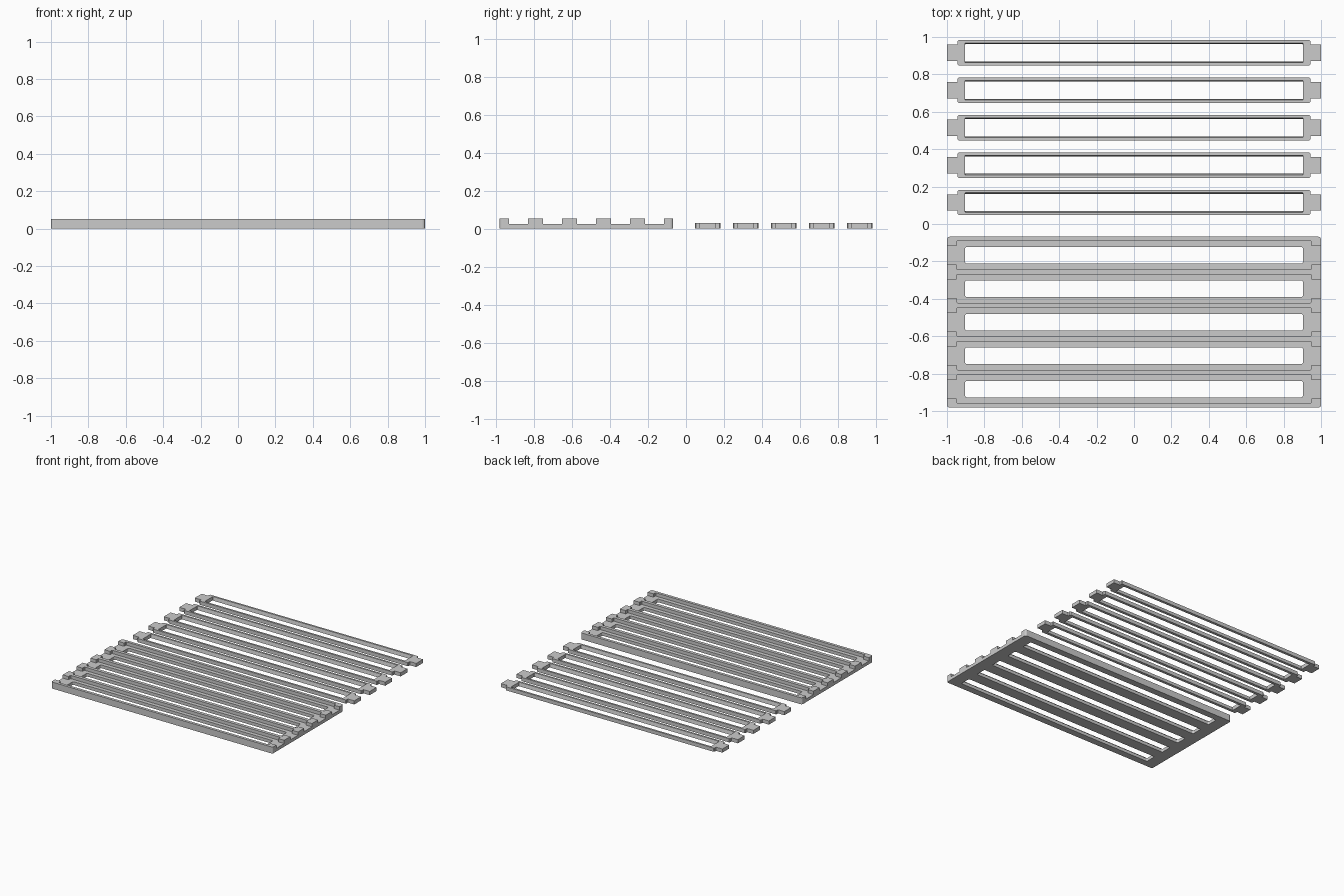
import bpy, bmesh, math

cube = bpy.data.objects.get("Cube")
if cube:
    bpy.data.objects.remove(cube, do_unlink=True)

grey = bpy.data.materials.new("plain_grey")
grey.use_nodes = True
grey.diffuse_color = (0.6, 0.6, 0.6, 1)
grey.node_tree.nodes["Principled BSDF"].inputs["Base Color"].default_value = grey.diffuse_color


def rounded_rect(hx, hy, r, steps=4):
    """Outline of a rectangle with rounded corners, counter-clockwise."""
    pts = []
    for k, (sx, sy) in enumerate([(1, 1), (-1, 1), (-1, -1), (1, -1)]):
        for i in range(steps + 1):
            a = math.pi / 2 * (k + i / steps)
            pts.append((sx * (hx - r) + r * math.cos(a), sy * (hy - r) + r * math.sin(a)))
    return pts


def tabbed_rect(hx, hy, tab_x, tab_y, c):
    """Outline of a bar with chamfered corners and a narrower tab at each end."""
    quarter = [(tab_x, tab_y), (hx, tab_y), (hx, hy - c), (hx - c, hy)]
    left = [(-x, y) for x, y in reversed(quarter)]
    top = quarter + left
    return top + [(-x, -y) for x, y in top]


def prism(name, outline, y, z0, z1, flare=1.0):
    """Extrude an outline; flare widens the upper end in y."""
    bm = bmesh.new()
    low = [bm.verts.new((px, y + py, z0)) for px, py in outline]
    high = [bm.verts.new((px, y + py * flare, z1)) for px, py in outline]
    n = len(outline)
    bm.faces.new(low[::-1])
    bm.faces.new(high)
    for i in range(n):
        j = (i + 1) % n
        bm.faces.new((low[i], low[j], high[j], high[i]))
    bmesh.ops.recalc_face_normals(bm, faces=bm.faces[:])
    mesh = bpy.data.meshes.new(name)
    bm.to_mesh(mesh)
    bm.free()
    mesh.materials.append(grey)
    obj = bpy.data.objects.new(name, mesh)
    bpy.context.collection.objects.link(obj)
    return obj


def carve(obj, cutters):
    """Subtract the cutters, bake the result and remove them."""
    for cutter in cutters:
        cutter.hide_render = True
        mod = obj.modifiers.new("cut", "BOOLEAN")
        mod.operation = "DIFFERENCE"
        mod.solver = "EXACT"
        mod.object = cutter
    bpy.context.view_layer.update()
    graph = bpy.context.evaluated_depsgraph_get()
    baked = bpy.data.meshes.new_from_object(obj.evaluated_get(graph))
    obj.modifiers.clear()
    obj.data = baked
    for cutter in cutters:
        bpy.data.objects.remove(cutter, do_unlink=True)


COUNT = 5
FRAME_Y, FRAME_PITCH = -0.525, 0.179
BAR_Y, BAR_PITCH = 0.115, 0.2

# Base frame with a row of stepped pockets and through slots
frame = prism("base_frame", rounded_rect(1, 0.457, 0.015), FRAME_Y, 0, 0.053)
cutters = []
for i in range(COUNT):
    y = FRAME_Y + (i - 2) * FRAME_PITCH
    cutters.append(prism("pocket", tabbed_rect(0.948, 0.076, 1.1, 0.05, 0.004), y, 0.026, 0.1))
    cutters.append(prism("slot", rounded_rect(0.903, 0.044, 0.01), y, -0.1, 0.1))
carve(frame, cutters)

# Loose insert bars with end tabs and flared slots
for i in range(COUNT):
    y = BAR_Y + i * BAR_PITCH
    bar = prism("insert_bar_%d" % (i + 1), tabbed_rect(0.943, 0.068, 1, 0.044, 0.006), y, 0, 0.03)
    slot = prism("bar_slot", rounded_rect(0.904, 0.046, 0.002, 1), y, -0.001, 0.031, 1.14)
    carve(bar, [slot])
